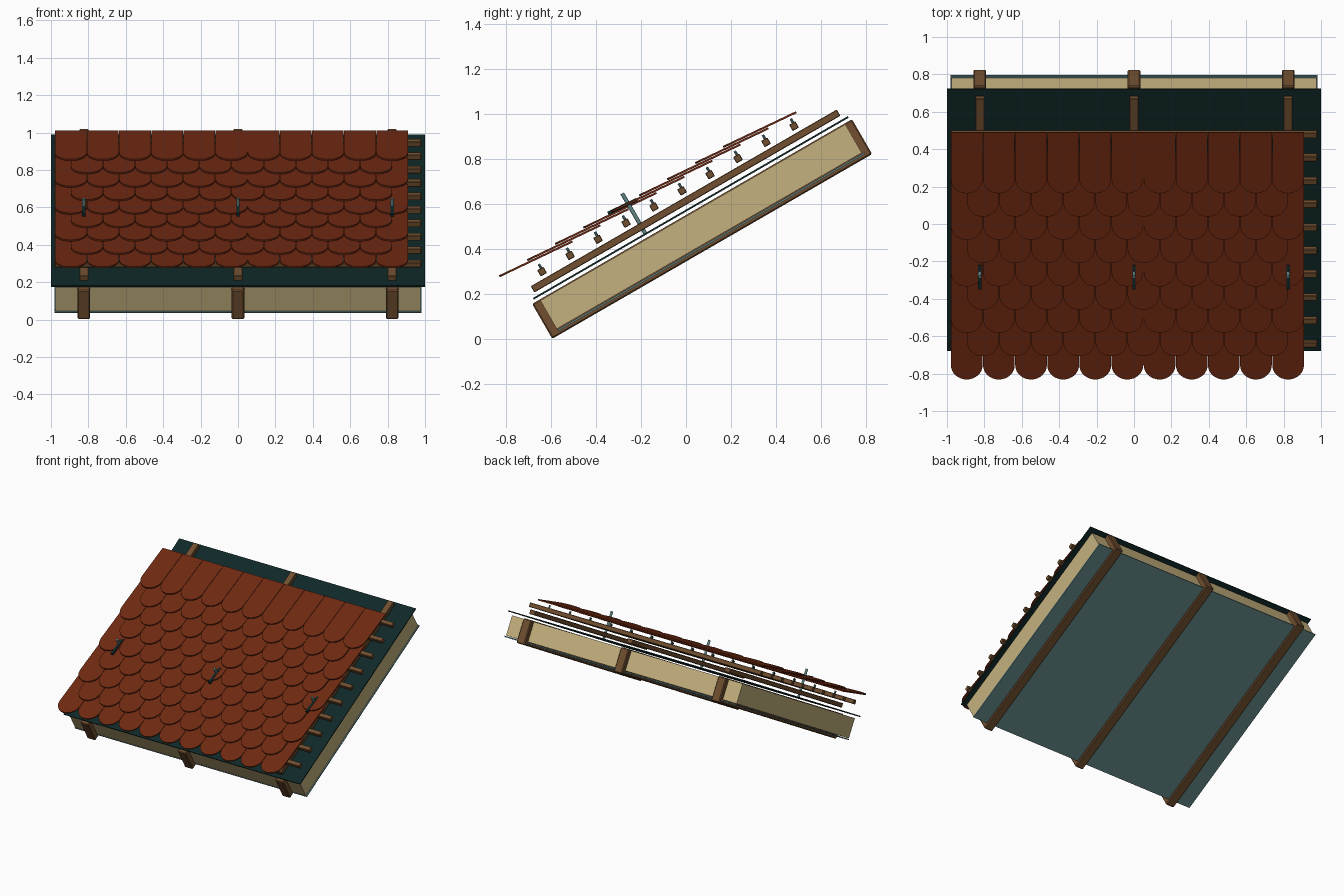
import bpy, bmesh, math
from mathutils import Matrix, Vector

if "Cube" in bpy.data.objects:
    bpy.data.objects.remove(bpy.data.objects["Cube"])

# Local roof frame: x across, u up the slope, n away from the slope
SLOPE = Matrix.Rotation(math.radians(30), 4, 'X')
STEP = 0.1436            # course spacing along the slope
TILE_W = 0.1718
RAFTER_X = (-0.824, 0.0, 0.824)


def material(name, rgb):
    m = bpy.data.materials.new(name)
    m.diffuse_color = (*rgb, 1.0)
    m.use_nodes = True
    m.node_tree.nodes["Principled BSDF"].inputs["Base Color"].default_value = m.diffuse_color
    return m


CLAY = material("red_clay", (0.158, 0.022, 0.0055))
WOOD = material("brown_wood", (0.165, 0.078, 0.029))
CREAM = material("cream_insulation", (0.56, 0.44, 0.21))
TEAL = material("teal_grey", (0.125, 0.245, 0.245))
DARK = material("dark_membrane", (0.005, 0.021, 0.021))


def finish(name, bm, mat, bevel=0.0):
    bmesh.ops.recalc_face_normals(bm, faces=bm.faces)
    me = bpy.data.meshes.new(name)
    bm.to_mesh(me)
    bm.free()
    me.materials.append(mat)
    ob = bpy.data.objects.new(name, me)
    bpy.context.collection.objects.link(ob)
    ob.matrix_world = SLOPE
    if bevel:
        mod = ob.modifiers.new("edge_bevel", 'BEVEL')
        mod.width = bevel
        mod.segments = 1
    return ob


def add_box(bm, x0, x1, u0, u1, n0, n1):
    centre = Vector(((x0 + x1) / 2, (u0 + u1) / 2, (n0 + n1) / 2))
    size = Matrix.Diagonal((x1 - x0, u1 - u0, n1 - n0, 1))
    bmesh.ops.create_cube(bm, size=1, matrix=Matrix.Translation(centre) @ size)


def box(name, mat, dims, bevel=0.0):
    bm = bmesh.new()
    add_box(bm, *dims)
    return finish(name, bm, mat, bevel)


# Layers of the roof, from the inside out
box("vapour_barrier", TEAL, (-0.98, 0.98, -0.475, 1.1, 0.314, 0.322))
box("insulation", CREAM, (-0.975, 0.975, -0.475, 1.09, 0.326, 0.472))
box("roof_membrane", DARK, (-1.0, 1.0, -0.498, 1.118, 0.490, 0.498))

# Rafters and counter battens running up the slope
for x in RAFTER_X:
    box("rafter", WOOD, (x - 0.034, x + 0.034, -0.514, 1.127, 0.298, 0.477), 0.006)
    box("counter_batten", WOOD, (x - 0.024, x + 0.024, -0.48, 1.09, 0.516, 0.548), 0.003)

# Horizontal tile battens
for k in range(10):
    u = -0.404 + k * STEP
    box("tile_batten", WOOD, (-0.98, 0.98, u - 0.016, u + 0.016, 0.563, 0.595), 0.003)

# Nails standing on the battens under the tiles
bm = bmesh.new()
for k in range(10):
    odd = (k + 1) % 2
    for i in range(11 - odd):
        x = -0.98 + TILE_W * (i + 0.5 + 0.5 * odd)
        pos = Matrix.Translation((x, -0.400 + k * STEP, 0.604))
        bmesh.ops.create_cone(bm, cap_ends=True, segments=8, radius1=0.006,
                              radius2=0.006, depth=0.022, matrix=pos)
finish("batten_nails", bm, TEAL)


def add_tile(bm, x, u, n):
    """Round-ended tile with its tip at (x, u, n), tipped slightly off the slope."""
    r, length, thick = TILE_W / 2 - 0.0012, 0.36, 0.009
    outline = [(r, length), (-r, length)]
    for i in range(17):
        a = math.pi + math.pi * i / 16
        outline.append((r * math.cos(a), r + r * math.sin(a)))
    place = Matrix.Translation((x, u, n)) @ Matrix.Rotation(math.radians(-4.5), 4, 'X')
    face = bm.faces.new([bm.verts.new(place @ Vector((px, py, -thick / 2)))
                         for px, py in outline])
    ext = bmesh.ops.extrude_face_region(bm, geom=[face])
    verts = [v for v in ext["geom"] if isinstance(v, bmesh.types.BMVert)]
    bmesh.ops.translate(bm, verts=verts, vec=place.to_3x3() @ Vector((0, 0, thick)))


# Staggered courses of tiles
for row in range(9):
    bm = bmesh.new()
    odd = row % 2
    for i in range(11 - odd):
        add_tile(bm, -0.98 + TILE_W * (i + 0.5 + 0.5 * odd), -0.579 + row * STEP, 0.656)
    finish("tile_course", bm, CLAY)

# Anchor rods with dark flashing strips through the tiles
for x in RAFTER_X:
    bm = bmesh.new()
    bmesh.ops.create_cone(bm, cap_ends=True, segments=12, radius1=0.009, radius2=0.009,
                          depth=0.21, matrix=Matrix.Translation((x, 0.078, 0.597)))
    finish("anchor_rod", bm, TEAL)
    strip = box("flashing_strip", DARK, (x - 0.009, x + 0.009, -0.072, 0.072, -0.008, 0.008))
    strip.matrix_world = (SLOPE @ Matrix.Translation((x * 0, 0.05, 0.651))
                          @ Matrix.Rotation(math.radians(-4.5), 4, 'X'))
